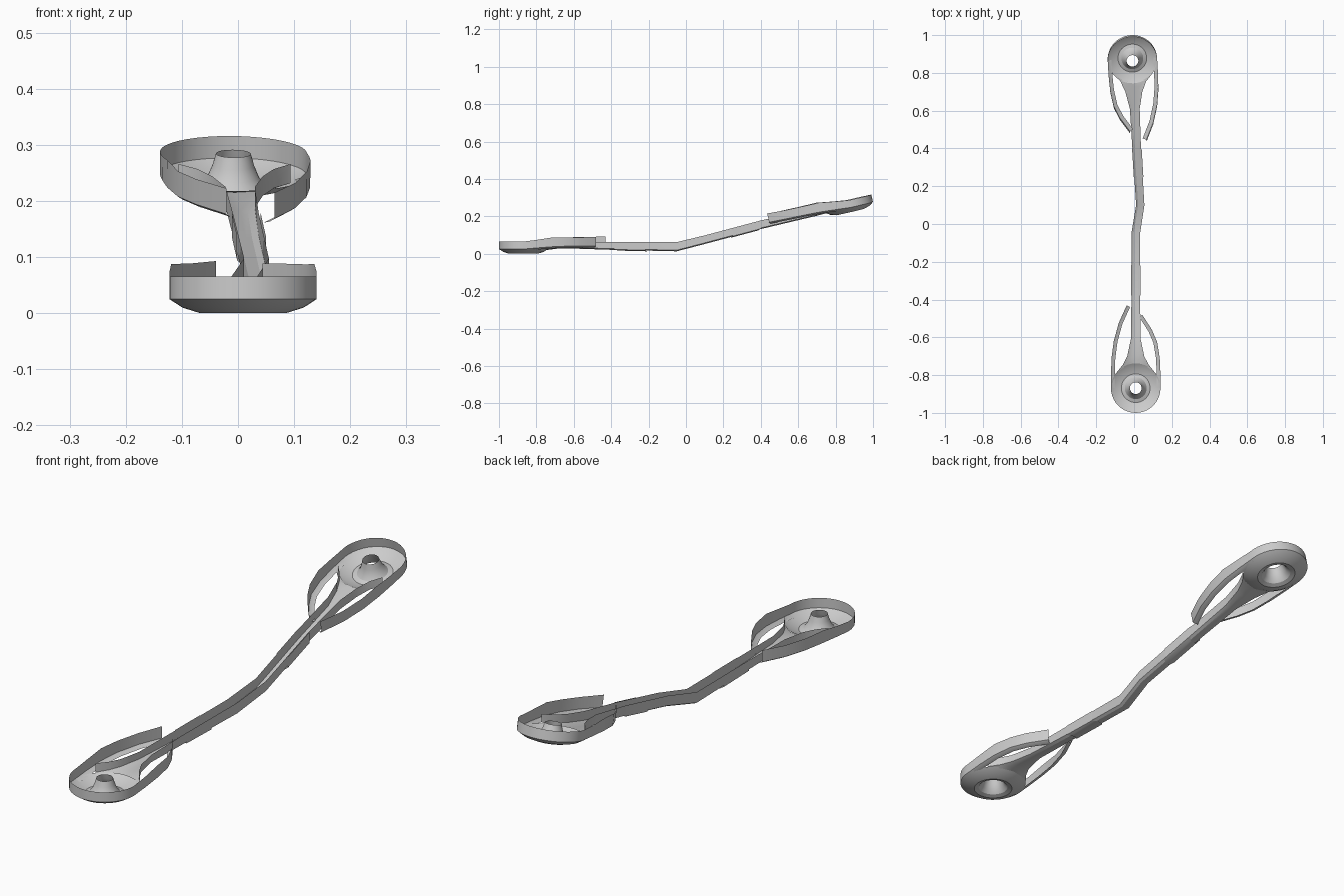
import bpy
from math import sin, cos, pi, radians
from mathutils import Matrix, Vector

if "Cube" in bpy.data.objects:
    bpy.data.objects.remove(bpy.data.objects["Cube"])


def make_object(name, rows, matrix=Matrix(), closed=False):
    """Loft a thin sheet through equal-length rows of points."""
    n = len(rows[0])
    verts = [matrix @ Vector(p) for row in rows for p in row]
    faces = []
    for i in range(len(rows) if closed else len(rows) - 1):
        j = (i + 1) % len(rows)
        for k in range(n - 1):
            faces.append((i * n + k, j * n + k, j * n + k + 1, i * n + k + 1))
    mesh = bpy.data.meshes.new(name)
    mesh.from_pydata(verts, [], faces)
    mesh.update()
    ob = bpy.data.objects.new(name, mesh)
    bpy.context.collection.objects.link(ob)
    bpy.ops.object.select_all(action='DESELECT')
    ob.select_set(True)
    bpy.context.view_layer.objects.active = ob
    bpy.ops.object.shade_smooth_by_angle(angle=radians(25))
    return ob


R = 0.131
# Dish section: central funnel, low ring, bevel out to the rim
DISH = [(0.031, 0.063), (0.037, 0.042), (0.046, 0.02), (0.058, 0.006),
        (0.076, 0), (0.108, 0.01), (R, 0.025)]
# Guard arms: x, y, bottom, top (y points towards the middle of the model)
SHORT = [(0.131, 0.07, 0.031, 0.074), (0.127, 0.16, 0.038, 0.088),
         (0.113, 0.245, 0.041, 0.087), (0.085, 0.31, 0.042, 0.088),
         (0.035, 0.388, 0.042, 0.089)]
LONG = [(-0.131, 0.07, 0.031, 0.074), (-0.128, 0.16, 0.038, 0.088),
        (-0.116, 0.25, 0.041, 0.088), (-0.09, 0.345, 0.043, 0.089),
        (-0.048, 0.438, 0.045, 0.093)]


def pod(end, matrix):
    # Round dish with a raised hollow hub
    rows = [[(r * cos(a), r * sin(a), z) for r, z in DISH]
            for a in (2 * pi * i / 40 for i in range(40))]
    make_object(end + "_dish", rows, matrix, closed=True)

    # Rim wall around the outer half, running on into the two guard arms
    path = SHORT[::-1]
    path += [(R * cos(a), R * sin(a), 0.025, 0.065)
             for a in (-pi * i / 20 for i in range(21))]
    path += LONG
    make_object(end + "_rim_wall",
                [[(x, y, b), (x, y, t)] for x, y, b, t in path], matrix)

    # Narrow sloping lip under each guard arm
    for side, pts in (("short", SHORT), ("long", LONG)):
        s = 1 if side == "short" else -1
        pts = [(s * R, 0, 0.025, 0)] + pts
        rows = []
        for i, (x, y, b, t) in enumerate(pts):
            p, q = pts[max(i - 1, 0)], pts[min(i + 1, len(pts) - 1)]
            d = Vector((q[0] - p[0], q[1] - p[1])).normalized()
            nx, ny = -s * d.y, s * d.x
            rows.append([(x, y, b), (x + nx * 0.009, y + ny * 0.009, b - 0.006),
                         (x + nx * 0.02, y + ny * 0.02, b - 0.009)])
        make_object(f"{end}_{side}_guard_lip", rows, matrix)


pod("front", Matrix.Translation((0.009, -0.869, 0)))
pod("rear", Matrix.Translation((-0.009, 0.878, 0.223))
    @ Matrix.Rotation(radians(3.4), 4, 'Z')
    @ Matrix.Rotation(radians(13), 4, 'X')
    @ Matrix.Rotation(pi, 4, 'Z'))


def channel(name, stations):
    """Open-topped channel; each station is x, y, bottom, top, half width, bulge."""
    rows = []
    for x, y, b, t, w, bulge in stations:
        slope = 0.23 if y > 0 else 0
        row = [(x - w, y, t)]
        for u in (-1, -0.5, 0, 0.5, 1):
            dy = bulge * (1 - u * u)
            row.append((x + u * w, y + dy,
                        b + (0.006 if abs(u) == 1 else 0) + dy * slope))
        row.append((x + w, y, t))
        rows.append(row)
    return make_object(name, rows)


# Main spine, flaring out to meet each dish
channel("spine", [
    (0.009, -0.785, 0.021, 0.063, 0.100, 0.046),
    (0.009, -0.745, 0.024, 0.063, 0.068, 0.03),
    (0.009, -0.70, 0.027, 0.063, 0.045, 0.01),
    (0.009, -0.61, 0.028, 0.063, 0.026, 0),
    (0.009, -0.40, 0.021, 0.064, 0.023, 0),
    (0.009, -0.05, 0.013, 0.062, 0.023, 0),
    (0.033, 0.10, 0.052, 0.098, 0.022, 0),
    (0.014, 0.40, 0.132, 0.178, 0.023, 0),
    (0.004, 0.61, 0.182, 0.225, 0.026, 0),
    (-0.001, 0.70, 0.203, 0.244, 0.045, -0.01),
    (-0.004, 0.755, 0.217, 0.257, 0.068, -0.03),
    (-0.006, 0.793, 0.226, 0.266, 0.100, -0.046),
])

# Slightly larger sleeves wrapped under the spine, with pointed ends
channel("front_sleeve", [
    (0.009, -0.38, 0.017, 0.064, 0.0255, 0.018),
    (0.009, -0.22, 0.013, 0.063, 0.0255, 0.018)])
channel("rear_sleeve", [
    (0.024, 0.25, 0.088, 0.138, 0.0255, -0.018),
    (0.015, 0.40, 0.128, 0.178, 0.0255, -0.018)])
